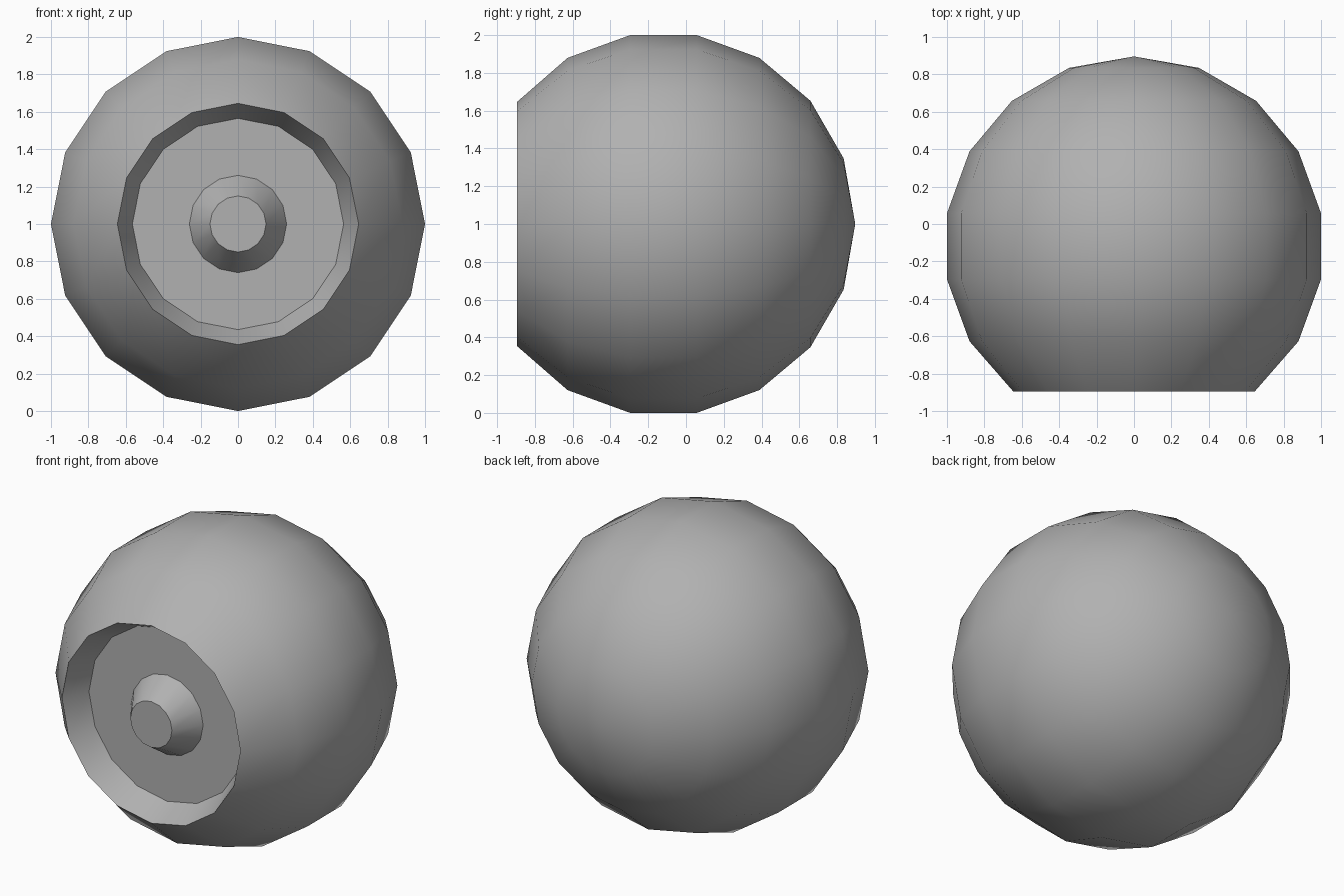
import bpy, bmesh
from math import sin, cos, radians, pi

if "Cube" in bpy.data.objects:
    bpy.data.objects.remove(bpy.data.objects["Cube"])

SEGMENTS = 16
R = 1.0154                      # ball radius at the vertices
FRONT = -0.896                  # plane of the rim and the stud tip
CENTRE = 0.896 - R
FLOOR = FRONT + 0.165           # bottom of the recess

grey = bpy.data.materials.new("mid_grey")
grey.diffuse_color = (0.44, 0.44, 0.44, 1)
grey.use_nodes = True
grey.node_tree.nodes["Principled BSDF"].inputs["Base Color"].default_value = grey.diffuse_color


def revolve(name, profile):
    """Spin (radius, y) points about the y axis at z = 1; radius 0 makes a pole."""
    bm = bmesh.new()
    rings = []
    for r, y in profile:
        if r == 0:
            rings.append([bm.verts.new((0, y, 1))] * SEGMENTS)
        else:
            rings.append([bm.verts.new((r * sin(2 * pi * i / SEGMENTS), y,
                                        1 + r * cos(2 * pi * i / SEGMENTS)))
                          for i in range(SEGMENTS)])
    for a, b in zip(rings, rings[1:]):
        for i in range(SEGMENTS):
            j = (i + 1) % SEGMENTS
            bm.faces.new(dict.fromkeys((a[i], a[j], b[j], b[i])))
    bmesh.ops.recalc_face_normals(bm, faces=bm.faces)
    mesh = bpy.data.meshes.new(name)
    bm.to_mesh(mesh)
    bm.free()
    mesh.materials.append(grey)
    obj = bpy.data.objects.new(name, mesh)
    bpy.context.collection.objects.link(obj)
    bpy.context.view_layer.objects.active = obj
    obj.select_set(True)
    bpy.ops.object.shade_smooth_by_angle(angle=radians(30))
    obj.select_set(False)
    return obj


# Ball: rounded shell from the back pole to the flat-cut front rim
shell = [(0, CENTRE + R)]
shell += [(R * cos(radians(a)), CENTRE + R * sin(radians(a)))
          for a in range(70, -31, -20)]
shell += [(0.645, FRONT)]

# Recess: tapered wall and floor, then the central stud with its flat tip
recess = [(0.565, FLOOR), (0.26, FLOOR)]
stud = [(0.15, FRONT), (0, FRONT)]

revolve("ball_with_recessed_stud", shell + recess + stud)
